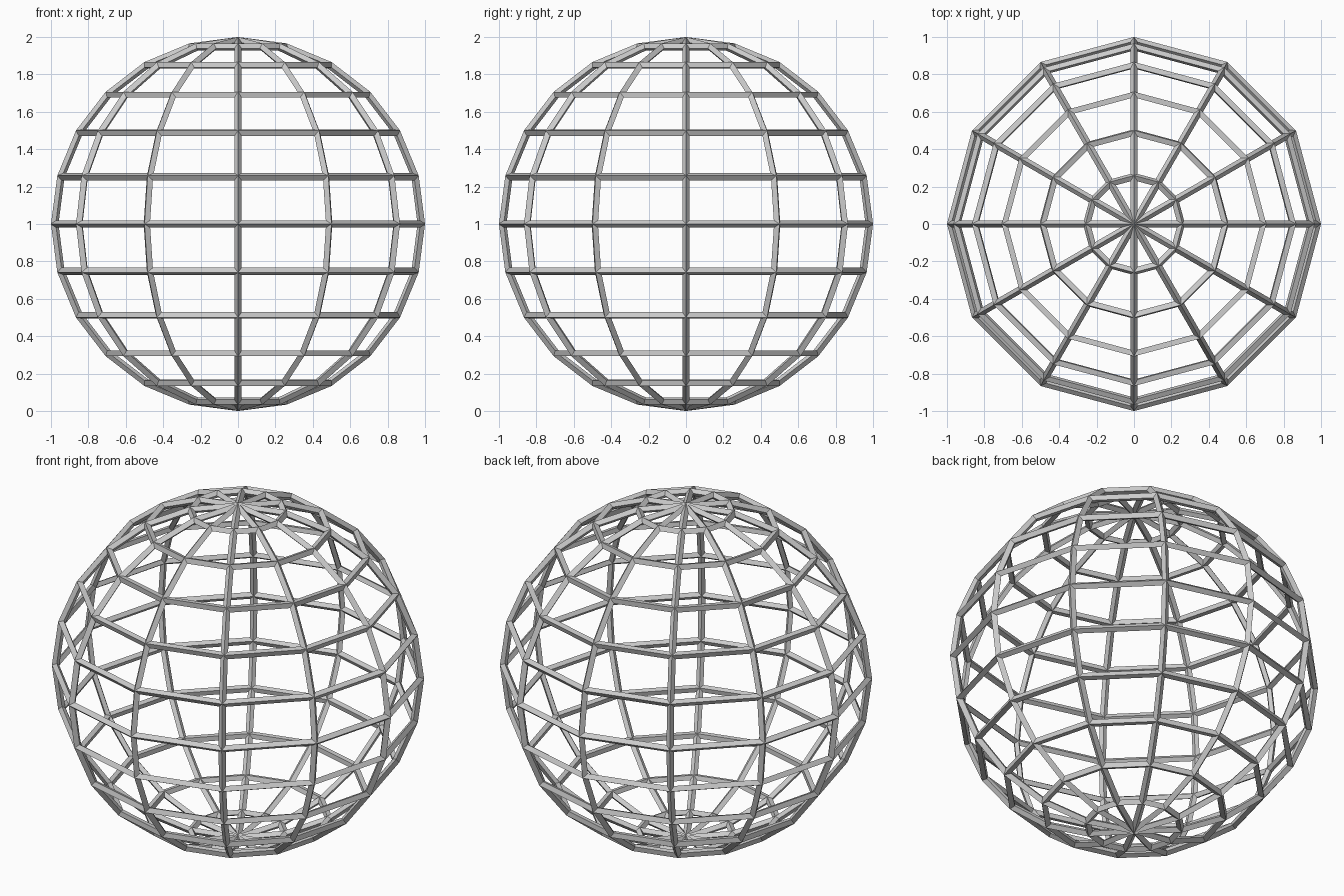
import bpy

cube = bpy.data.objects.get("Cube")
if cube:
    bpy.data.objects.remove(cube, do_unlink=True)

THICKNESS = 0.04

# Plain grey for every bar
grey = bpy.data.materials.new("grey")
grey.use_nodes = True
colour = (0.6, 0.6, 0.6, 1)
grey.diffuse_color = colour
grey.node_tree.nodes["Principled BSDF"].inputs["Base Color"].default_value = colour

# Globe of twelve meridians and eleven parallels
bpy.ops.mesh.primitive_uv_sphere_add(segments=12, ring_count=12,
                                     radius=1 - THICKNESS / 2, location=(0, 0, 1))
cage = bpy.context.object
cage.name = "spherical_cage"
cage.data.name = "spherical_cage"
cage.data.materials.append(grey)
bpy.ops.object.shade_flat()

# Diamond-section bars along every edge
bars = cage.modifiers.new("bars", 'WIREFRAME')
bars.thickness = THICKNESS
bars.offset = 0
bars.use_even_offset = True
bars.use_replace = True
